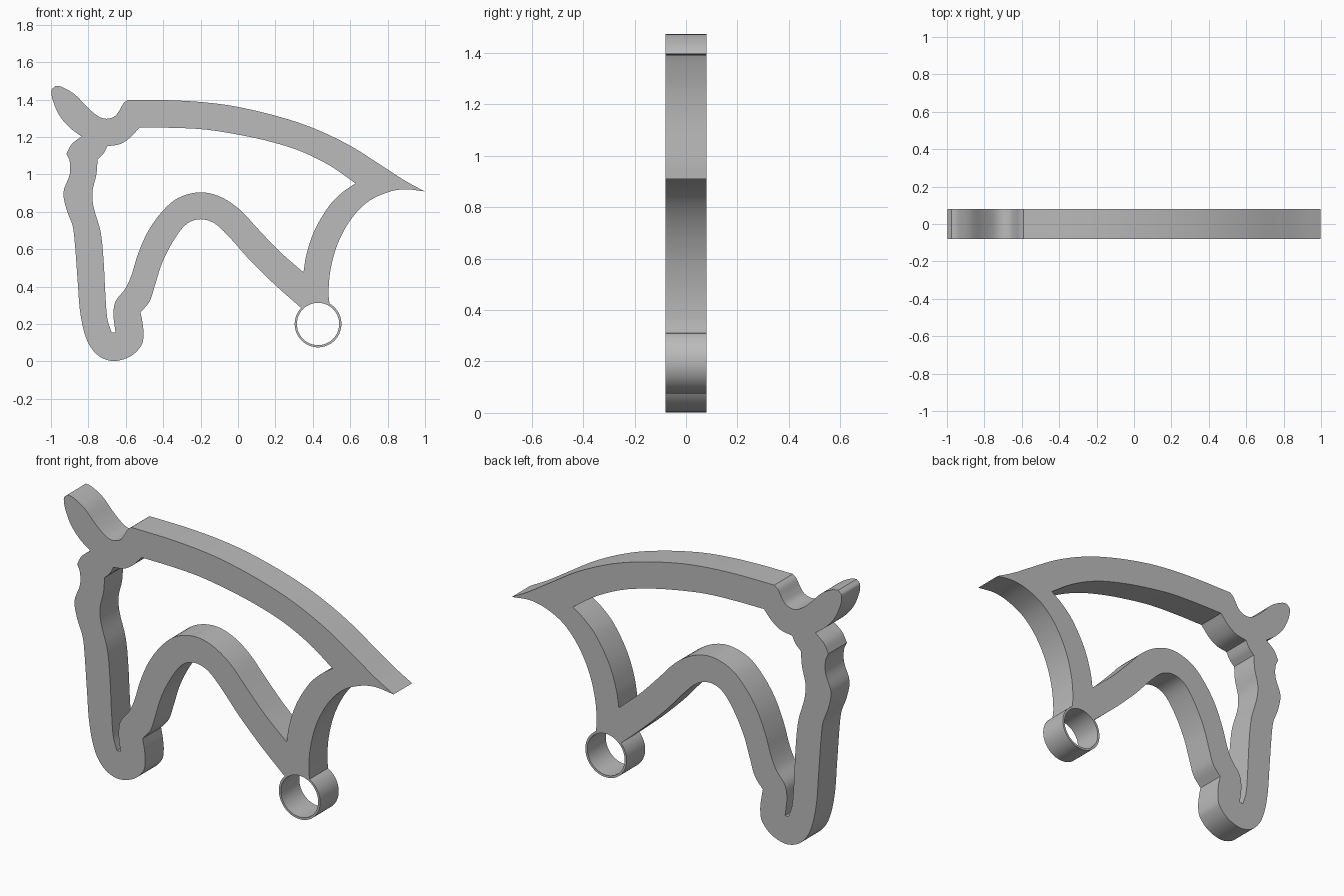
import bpy, bmesh, math
from mathutils import Vector

if "Cube" in bpy.data.objects:
    bpy.data.objects.remove(bpy.data.objects["Cube"], do_unlink=True)

HALF_DEPTH = 0.08
RING_CENTRE = Vector((0.428, 0.2))
RING_OUTER, RING_INNER = 0.125, 0.113

grey = bpy.data.materials.new("plain grey")
grey.use_nodes = True
grey.diffuse_color = (0.5, 0.5, 0.5, 1)
grey.node_tree.nodes["Principled BSDF"].inputs["Base Color"].default_value = grey.diffuse_color


def arc(radius, start, end, count):
    """Points on the ring circle between two angles in degrees."""
    angles = [math.radians(start + (end - start) * i / count) for i in range(count + 1)]
    return [RING_CENTRE + radius * Vector((math.cos(a), math.sin(a))) for a in angles]


def smooth_run(points, steps=5):
    """Catmull-Rom curve through the points; both ends stay sharp."""
    pts = [Vector(p) for p in points]
    if len(pts) < 3:
        return pts
    pts = [2 * pts[0] - pts[1]] + pts + [2 * pts[-1] - pts[-2]]
    result = []
    for a, b, c, d in zip(pts, pts[1:], pts[2:], pts[3:]):
        # limit the tangents so uneven spacing does not overshoot
        span = (c - b).length
        m1 = (c - a) * (span / (span + (b - a).length))
        m2 = (d - b) * (span / (span + (d - c).length))
        for i in range(steps):
            t = i / steps
            u = 1 - t
            result.append(b * (1 + 2 * t) * u * u + m1 * t * u * u
                          + c * t * t * (3 - 2 * t) - m2 * t * t * u)
    return result + [pts[-2]]


def outline(runs):
    """Join smooth runs into one closed loop, a corner at every joint."""
    loop = []
    for run in runs:
        for p in smooth_run(run):
            if not loop or (p - loop[-1]).length > 0.0005:
                loop.append(p)
    if (loop[0] - loop[-1]).length < 0.0005:
        loop.pop()
    return loop


def extruded(name, loops):
    """Solid plate standing in the xz plane, with inner loops as holes."""
    curve = bpy.data.curves.new(name, 'CURVE')
    curve.dimensions = '2D'
    curve.fill_mode = 'BOTH'
    curve.extrude = HALF_DEPTH
    for loop in loops:
        spline = curve.splines.new('POLY')
        spline.points.add(len(loop) - 1)
        for point, p in zip(spline.points, loop):
            point.co = (p.x, p.y, 0, 1)
        spline.use_cyclic_u = True
    obj = bpy.data.objects.new(name, curve)
    bpy.context.collection.objects.link(obj)
    obj.rotation_euler.x = math.pi / 2
    bpy.ops.object.select_all(action='DESELECT')
    obj.select_set(True)
    bpy.context.view_layer.objects.active = obj
    bpy.ops.object.convert(target='MESH')
    obj = bpy.context.object
    bm = bmesh.new()
    bm.from_mesh(obj.data)
    bmesh.ops.remove_doubles(bm, verts=bm.verts, dist=0.0001)
    bmesh.ops.recalc_face_normals(bm, faces=bm.faces)
    bm.to_mesh(obj.data)
    bm.free()
    obj.data.materials.clear()
    obj.data.materials.append(grey)
    bpy.ops.object.shade_smooth_by_angle(angle=math.radians(30))
    return obj


# Outer edge of the horse head
ear_front = [(-0.976, 1.473), (-0.997, 1.45), (-0.99, 1.395), (-0.955, 1.315),
             (-0.9, 1.25), (-0.837, 1.203)]
forehead = [(-0.837, 1.203), (-0.89, 1.16), (-0.917, 1.11)]
face = [(-0.917, 1.11), (-0.9, 1.07), (-0.9, 1.0), (-0.933, 0.905), (-0.917, 0.813),
        (-0.885, 0.727), (-0.874, 0.65), (-0.858, 0.44), (-0.842, 0.25),
        (-0.805, 0.107), (-0.746, 0.03), (-0.666, 0.002), (-0.575, 0.027),
        (-0.516, 0.086), (-0.505, 0.144), (-0.511, 0.21), (-0.521, 0.262)]
jaw = [(-0.521, 0.262), (-0.473, 0.32), (-0.446, 0.4), (-0.404, 0.53),
       (-0.334, 0.663), (-0.27, 0.738), (-0.2, 0.76), (-0.126, 0.738),
       (-0.045, 0.663), (0.06, 0.545), (0.195, 0.412), (0.334, 0.289)]
ring_seat = arc(RING_OUTER - 0.001, 136, 61, 8)
throat = [(0.489, 0.31), (0.484, 0.37), (0.495, 0.492), (0.532, 0.626),
          (0.6, 0.754), (0.69, 0.85), (0.8, 0.904), (0.89, 0.92), (0.997, 0.909)]
crest = [(0.997, 0.909), (0.89, 0.968), (0.783, 1.037), (0.596, 1.155),
         (0.393, 1.251), (0.195, 1.315), (-0.02, 1.364), (-0.18, 1.385),
         (-0.366, 1.396), (-0.59, 1.398)]
ear_back = [(-0.59, 1.398), (-0.612, 1.38), (-0.634, 1.342), (-0.66, 1.31),
            (-0.703, 1.297), (-0.746, 1.31), (-0.805, 1.358), (-0.874, 1.428),
            (-0.944, 1.468), (-0.976, 1.473)]

# Inner edge of the opening
crest_inside = [(0.628, 0.952), (0.489, 1.048), (0.329, 1.126), (0.168, 1.176),
                (0.008, 1.211), (-0.18, 1.24), (-0.366, 1.249), (-0.527, 1.25)]
poll_inside = [(-0.527, 1.25), (-0.575, 1.198), (-0.628, 1.163), (-0.698, 1.15)]
brow_inside = [(-0.698, 1.15), (-0.72, 1.11), (-0.751, 1.08)]
face_inside = [(-0.751, 1.08), (-0.757, 1.0), (-0.778, 0.91), (-0.773, 0.829),
               (-0.735, 0.695), (-0.719, 0.545), (-0.709, 0.358),
               (-0.698, 0.225), (-0.676, 0.155)]
jaw_inside = [(-0.655, 0.155), (-0.666, 0.25), (-0.655, 0.32), (-0.602, 0.39),
              (-0.57, 0.46), (-0.537, 0.567), (-0.484, 0.69), (-0.409, 0.797),
              (-0.323, 0.872), (-0.206, 0.904), (-0.099, 0.882), (0.008, 0.813),
              (0.104, 0.711), (0.222, 0.588), (0.35, 0.476)]
throat_inside = [(0.35, 0.476), (0.366, 0.572), (0.409, 0.7), (0.489, 0.834),
                 (0.559, 0.904), (0.628, 0.952)]

extruded("horse_head_frame", [
    outline([ear_front, forehead, face, jaw, ring_seat, throat, crest, ear_back]),
    outline([crest_inside, poll_inside, brow_inside, face_inside, jaw_inside, throat_inside]),
])

# Thin-walled ring at the base of the neck
extruded("hanging_ring", [arc(r, 0, 360, 64)[:-1] for r in (RING_OUTER, RING_INNER)])
